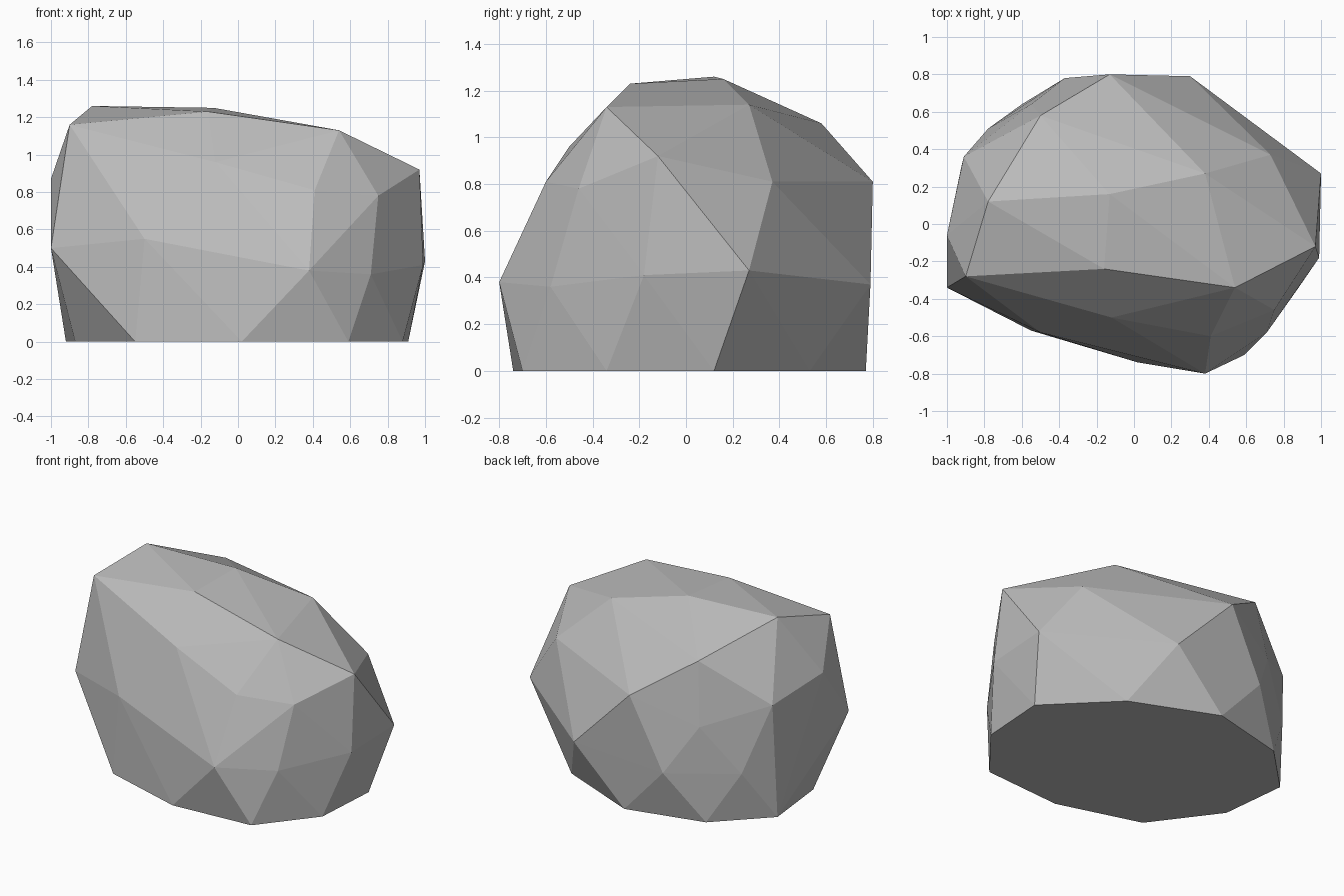
import bpy
import bmesh

# Remove the default cube
cube = bpy.data.objects.get("Cube")
if cube:
    bpy.data.objects.remove(cube, do_unlink=True)


def make_material(name, colour):
    """Plain flat colour for both the viewport and renders."""
    material = bpy.data.materials.new(name)
    material.use_nodes = True
    material.diffuse_color = colour
    shader = material.node_tree.nodes["Principled BSDF"]
    shader.inputs["Base Color"].default_value = colour
    shader.inputs["Roughness"].default_value = 0.9
    return material


def faceted_hull(name, corners, material):
    """Wrap a flat-faced convex shell around the corner points."""
    shell = bmesh.new()
    for corner in corners:
        shell.verts.new(corner)
    hull = bmesh.ops.convex_hull(shell, input=shell.verts)
    # Discard corners that ended up inside the shell
    inside = [item for item in hull["geom_interior"]
              if isinstance(item, bmesh.types.BMVert)]
    bmesh.ops.delete(shell, geom=inside, context="VERTS")
    # Merge the flat underside into one face
    underside = [face for face in shell.faces
                 if all(vert.co.z < 0.001 for vert in face.verts)]
    bmesh.ops.dissolve_faces(shell, faces=underside)
    bmesh.ops.recalc_face_normals(shell, faces=shell.faces)
    mesh = bpy.data.meshes.new(name)
    shell.to_mesh(mesh)
    shell.free()
    mesh.materials.append(material)
    rock = bpy.data.objects.new(name, mesh)
    bpy.context.collection.objects.link(rock)
    return rock


# Outline of the flat underside, in hundredths of a unit
ground_outline = [(2, -74), (59, -70), (88, -34), (91, 12), (50, 53),
                  (-7, 77), (-60, 64), (-92, 32), (-87, -14), (-55, -57)]

# Widest belt of corners around the rock
belt = [(38, -80, 38), (71, -58, 36), (99, -18, 41), (100, 27, 43),
        (30, 79, 37), (-37, 78, 33), (-78, 51, 33), (-97, 8, 36),
        (-100, -34, 50), (-50, -58, 55)]

# Shoulder where the sides lean inwards
shoulder = [(41, -60, 81), (75, -46, 78), (97, -12, 92), (73, 37, 81),
            (-13, 80, 81), (-55, 64, 64), (-91, 36, 78), (-100, -6, 87),
            (-12, -50, 96)]

# Gently sloping crown
crown = [(54, -34, 113), (38, 27, 114), (-13, 16, 125), (-16, -24, 123),
         (-90, -28, 116), (-78, 12, 126), (-50, 58, 106)]

corners = [(x, y, 0) for x, y in ground_outline] + belt + shoulder + crown
corners = [tuple(value / 100 for value in corner) for corner in corners]

stone_grey = make_material("stone_grey", (0.5, 0.5, 0.5, 1))
faceted_hull("rock", corners, stone_grey)
